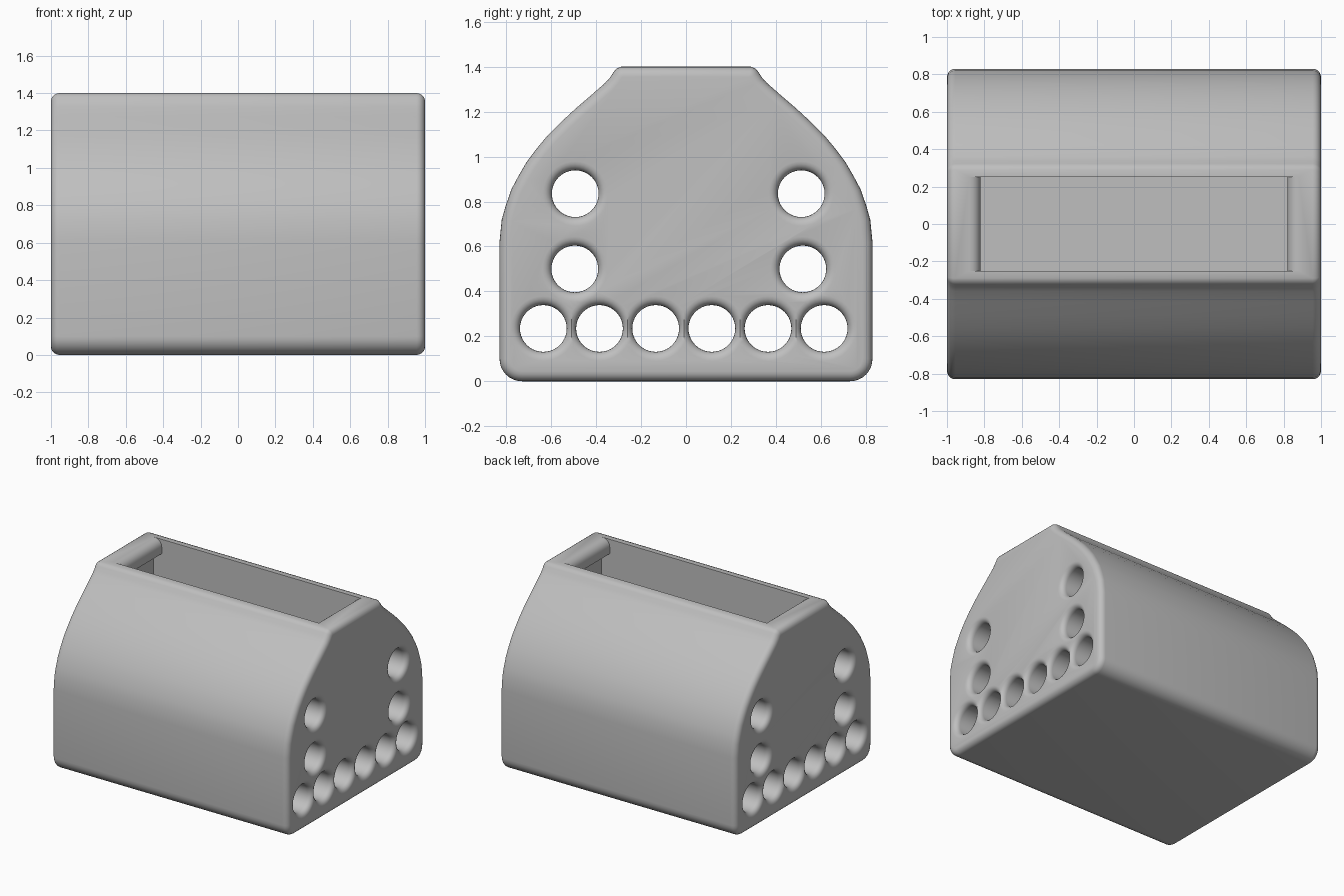
import bpy
import bmesh
from math import sin, cos, pi, radians
from mathutils import Matrix

if "Cube" in bpy.data.objects:
    bpy.data.objects.remove(bpy.data.objects["Cube"], do_unlink=True)

grey = bpy.data.materials.new("plain grey")
grey.use_nodes = True
COLOUR = (0.52, 0.52, 0.52, 1)
grey.diffuse_color = COLOUR
grey.node_tree.nodes["Principled BSDF"].inputs["Base Color"].default_value = COLOUR


def make_object(name, bm):
    bmesh.ops.recalc_face_normals(bm, faces=bm.faces)
    mesh = bpy.data.meshes.new(name)
    bm.to_mesh(mesh)
    bm.free()
    mesh.materials.append(grey)
    obj = bpy.data.objects.new(name, mesh)
    bpy.context.collection.objects.link(obj)
    return obj


def prism(name, outline, start, step):
    """Extrude a closed outline of 3D points along a vector."""
    bm = bmesh.new()
    face = bm.faces.new([bm.verts.new(p) for p in outline])
    bmesh.ops.translate(bm, verts=bm.verts, vec=start)
    out = bmesh.ops.extrude_face_region(bm, geom=[face], use_keep_orig=True)
    moved = [g for g in out["geom"] if isinstance(g, bmesh.types.BMVert)]
    bmesh.ops.translate(bm, verts=moved, vec=step)
    return make_object(name, bm)


# Body: domed profile with a flat top, run along x
R = 0.1
half = [(0.83 - R + R * sin(a * pi / 16), R - R * cos(a * pi / 16)) for a in range(9)]
half += [(0.83, 0.62), (0.82, 0.72), (0.803, 0.78), (0.777, 0.855), (0.745, 0.915),
         (0.71, 0.975), (0.665, 1.035), (0.615, 1.095), (0.555, 1.155),
         (0.49, 1.215), (0.42, 1.275), (0.36, 1.328), (0.338, 1.352),
         (0.322, 1.377), (0.31, 1.391), (0.29, 1.4)]
profile = half + [(-y, z) for y, z in reversed(half)]
body = prism("holder_body", [(0, y, z) for y, z in profile], (-1, 0, 0), (2, 0, 0))

# Rounded rims at both ends
bevel = body.modifiers.new("rounded rims", "BEVEL")
bevel.width = 0.045
bevel.segments = 5
bevel.limit_method = "ANGLE"
bevel.angle_limit = radians(60)

# Pocket cutter: opening with rounded end lips over a slightly longer chamber
lip = [(0.89, 0.42), (0.89, 1.29), (0.82, 1.29)]
lip += [(0.88 - 0.06 * cos(a * pi / 12), 1.34 + 0.06 * sin(a * pi / 12)) for a in range(7)]
lip += [(0.88, 1.5)]
pocket = lip + [(-x, z) for x, z in reversed(lip)]
cutters = [prism("pocket_cutter", [(x, 0, z) for x, z in pocket], (0, -0.25, 0), (0, 0.5, 0))]


def hole_cutter(y, z, radius=0.104, fillet=0.04, sides=40):
    """Lathed cutter along x, flared at both ends."""
    flare = [(1 - fillet + fillet * sin(a * pi / 10), radius + fillet - fillet * cos(a * pi / 10))
             for a in range(6)] + [(1.05, radius + fillet)]
    line = [(-x, r) for x, r in reversed(flare)] + flare
    bm = bmesh.new()
    rings = []
    for x, r in line:
        rings.append([bm.verts.new((x, y + r * cos(2 * pi * i / sides),
                                    z + r * sin(2 * pi * i / sides))) for i in range(sides)])
    for a, b in zip(rings, rings[1:]):
        for i in range(sides):
            j = (i + 1) % sides
            bm.faces.new((a[i], a[j], b[j], b[i]))
    bm.faces.new(rings[0])
    bm.faces.new(rings[-1])
    return make_object("hole_cutter", bm)


# Bottom row of holes and two stacked holes on each side
spots = [(-0.635 + 0.25 * i, 0.235) for i in range(6)]
spots += [(-0.493, 0.835), (-0.495, 0.5), (0.513, 0.835), (0.52, 0.5)]
cutters += [hole_cutter(y, z) for y, z in spots]

for cutter in cutters:
    cutter.hide_render = True
    cut = body.modifiers.new("cut", "BOOLEAN")
    cut.operation = "DIFFERENCE"
    cut.solver = "EXACT"
    cut.object = cutter

# Apply everything, drop the cutters and shade
bpy.ops.object.select_all(action="DESELECT")
body.select_set(True)
bpy.context.view_layer.objects.active = body
for name in [m.name for m in body.modifiers]:
    bpy.ops.object.modifier_apply(modifier=name)
for cutter in cutters:
    bpy.data.objects.remove(cutter, do_unlink=True)
bpy.ops.object.shade_smooth_by_angle(angle=radians(30))
